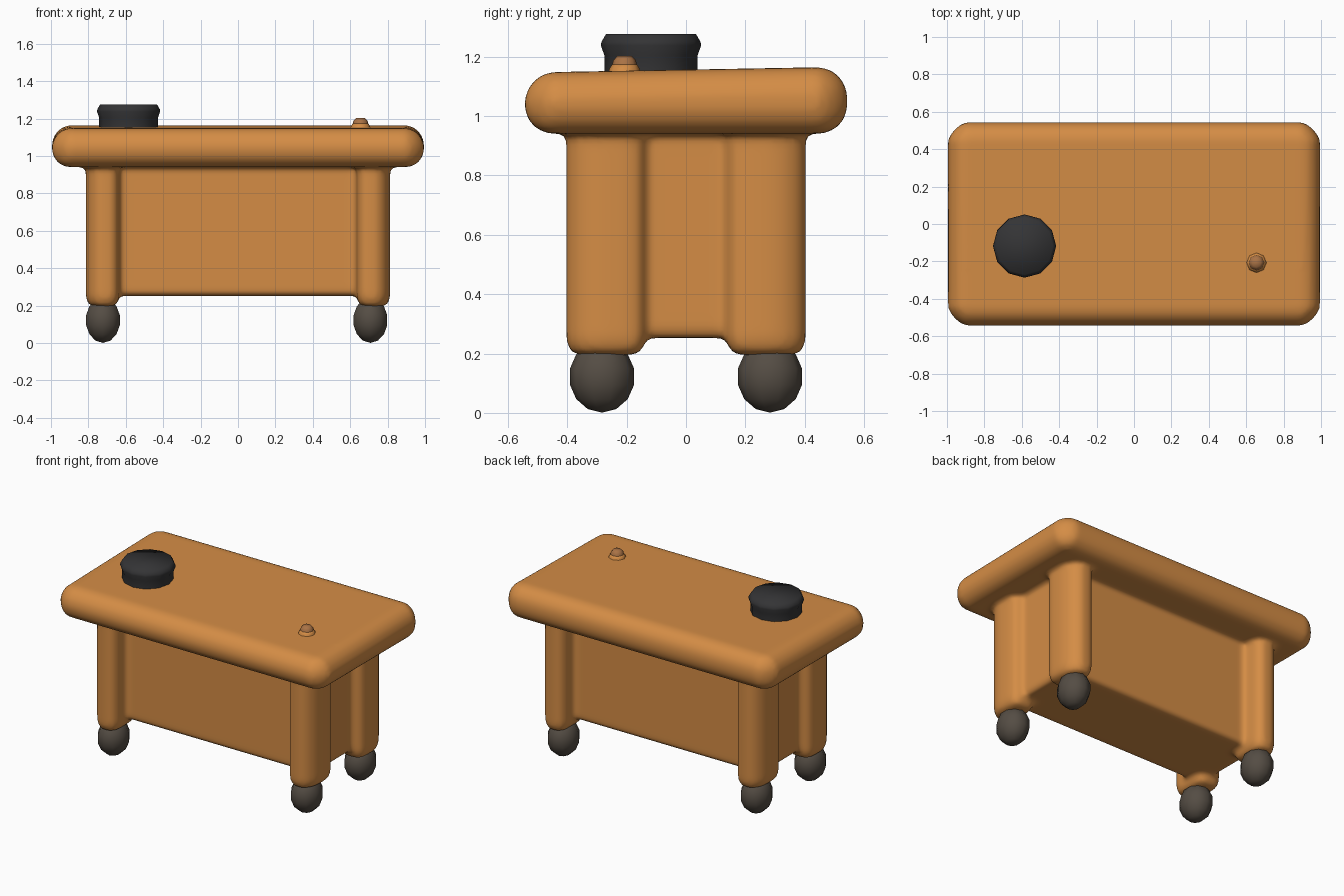
import bpy, bmesh, math
from mathutils import Matrix, Vector

if "Cube" in bpy.data.objects:
    bpy.data.objects.remove(bpy.data.objects["Cube"])


def material(name, rgb):
    m = bpy.data.materials.new(name)
    m.diffuse_color = (*rgb, 1)
    m.use_nodes = True
    m.node_tree.nodes["Principled BSDF"].inputs["Base Color"].default_value = m.diffuse_color
    return m


WOOD = material("orange wood", (0.66, 0.265, 0.06))
KNOB = material("brown nub", (0.40, 0.17, 0.06))
IRON = material("black iron", (0.034, 0.034, 0.036))
FOOT = material("dark foot", (0.09, 0.074, 0.058))


def finish(name, bm, mat, angle=60):
    bmesh.ops.recalc_face_normals(bm, faces=bm.faces)
    mesh = bpy.data.meshes.new(name)
    bm.to_mesh(mesh)
    bm.free()
    obj = bpy.data.objects.new(name, mesh)
    bpy.context.collection.objects.link(obj)
    mesh.materials.append(mat)
    bpy.ops.object.select_all(action='DESELECT')
    obj.select_set(True)
    bpy.context.view_layer.objects.active = obj
    if angle:
        bpy.ops.object.shade_smooth_by_angle(angle=math.radians(angle))
    return obj


def soft_box(target, lo, hi, radius, segments=3, warp=None):
    """Add a box with rounded edges to a bmesh, optionally warping its vertices."""
    lo, hi = Vector(lo), Vector(hi)
    bm = bmesh.new()
    bmesh.ops.create_cube(bm, size=1, matrix=Matrix.Translation((lo + hi) / 2)
                          @ Matrix.Diagonal((*(hi - lo), 1)))
    bmesh.ops.bevel(bm, geom=bm.edges[:], offset=radius, segments=segments,
                    profile=0.5, affect='EDGES')
    if warp:
        for v in bm.verts:
            warp(v.co)
    part = bpy.data.meshes.new("part")
    bm.to_mesh(part)
    bm.free()
    target.from_mesh(part)
    bpy.data.meshes.remove(part)


def skin(bm, rings):
    """Join equal rings of points into a wall; returns the vertex rings."""
    rings = [[bm.verts.new(p) for p in ring] for ring in rings]
    for a, b in zip(rings, rings[1:]):
        for i in range(len(a)):
            j = (i + 1) % len(a)
            bm.faces.new((a[i], a[j], b[j], b[i]))
    return rings


def lathe(name, profile, center, sides, mat, angle=60):
    """Turned part: (radius, height) rings closed with a top cap."""
    bm = bmesh.new()
    turns = [2 * math.pi * i / sides for i in range(sides)]
    rings = skin(bm, [[(center[0] + r * math.cos(t), center[1] + r * math.sin(t), z)
                       for t in turns] for r, z in profile])
    bm.faces.new(rings[-1])
    return finish(name, bm, mat, angle)


def add_leg(bm, sx, sy):
    """Post with a fully rounded outer corner and squarer inner corners."""
    def outline(inset, z):
        pts = []
        for i in range(32):
            c, s = math.cos(math.tau * i / 32), math.sin(math.tau * i / 32)
            n = 2.0 if c > 0 and s > 0 else 3.6
            x = math.copysign(abs(c) ** (2 / n), c) * (0.09 - inset)
            y = math.copysign(abs(s) ** (2 / n), s) * (0.134 - inset)
            pts.append((sx * (0.724 + x), sy * (0.27 + y), z))
        return pts
    rings = skin(bm, [outline(0.045, 0.195), outline(0.018, 0.205),
                      outline(0.004, 0.23), outline(0, 0.26), outline(0, 1.0)])
    bm.faces.new(rings[0][::-1])
    bm.faces.new(rings[-1])


def sag(co):
    """Top rises slightly to the back and its corners are drawn in and down."""
    if co.z > 1.06:
        co.z += 0.018 * co.y - 0.008 * abs(co.x)
    k = max(0, (abs(co.x) - 0.88) / 0.12) * max(0, (abs(co.y) - 0.43) / 0.12)
    co.x -= math.copysign(0.025 * k, co.x)
    co.y -= math.copysign(0.02 * k, co.y)
    if co.z > 1.06:
        co.z -= 0.012 * min(1, 4 * k)


# Wooden stand: cushion-edged top, closed body and four rounded legs
wood = bmesh.new()
soft_box(wood, (-0.998, -0.547, 0.941), (0.998, 0.547, 1.165), 0.098, 6, sag)
soft_box(wood, (-0.75, -0.275, 0.252), (0.75, 0.275, 1.0), 0.025, 2)

for sx, side in ((-1, "left"), (1, "right")):
    for sy, end in ((-1, "front"), (1, "back")):
        add_leg(wood, sx, sy)

        # Ball foot, cut off where it enters the leg
        bm = bmesh.new()
        cx = 0.708 if sx > 0 else -0.722
        bmesh.ops.create_uvsphere(bm, u_segments=10, v_segments=7, radius=1,
                                  matrix=Matrix.Translation((cx, sy * 0.283, 0.122))
                                  @ Matrix.Diagonal((0.097, 0.111, 0.121, 1)))
        bmesh.ops.bisect_plane(bm, geom=bm.verts[:] + bm.edges[:] + bm.faces[:],
                               plane_co=(0, 0, 0.212), plane_no=(0, 0, 1), clear_outer=True)
        finish(f"{end}_{side}_foot", bm, FOOT)

# Fuse the wooden parts into one skin with soft fillets
stand = finish("wooden_stand", wood, WOOD, angle=0)
fuse = stand.modifiers.new("fuse", 'REMESH')
fuse.mode = 'VOXEL'
fuse.voxel_size = 0.016
fuse.use_smooth_shade = True
soften = stand.modifiers.new("soften", 'SMOOTH')
soften.factor = 0.5
soften.iterations = 5

# Black pot-like disc with a flared rim
lathe("iron_disc", [(0.157, 1.145), (0.157, 1.205), (0.169, 1.238), (0.167, 1.25), (0.152, 1.276)],
      (-0.585, -0.118), 12, IRON, angle=70)

# Small nub on the opposite side
lathe("nub_base", [(0.056, 1.145), (0.05, 1.162), (0.042, 1.174)], (0.655, -0.207), 8, WOOD)
lathe("nub_cap", [(0.042, 1.172), (0.038, 1.188), (0.024, 1.203)], (0.655, -0.207), 8, KNOB, 80)
